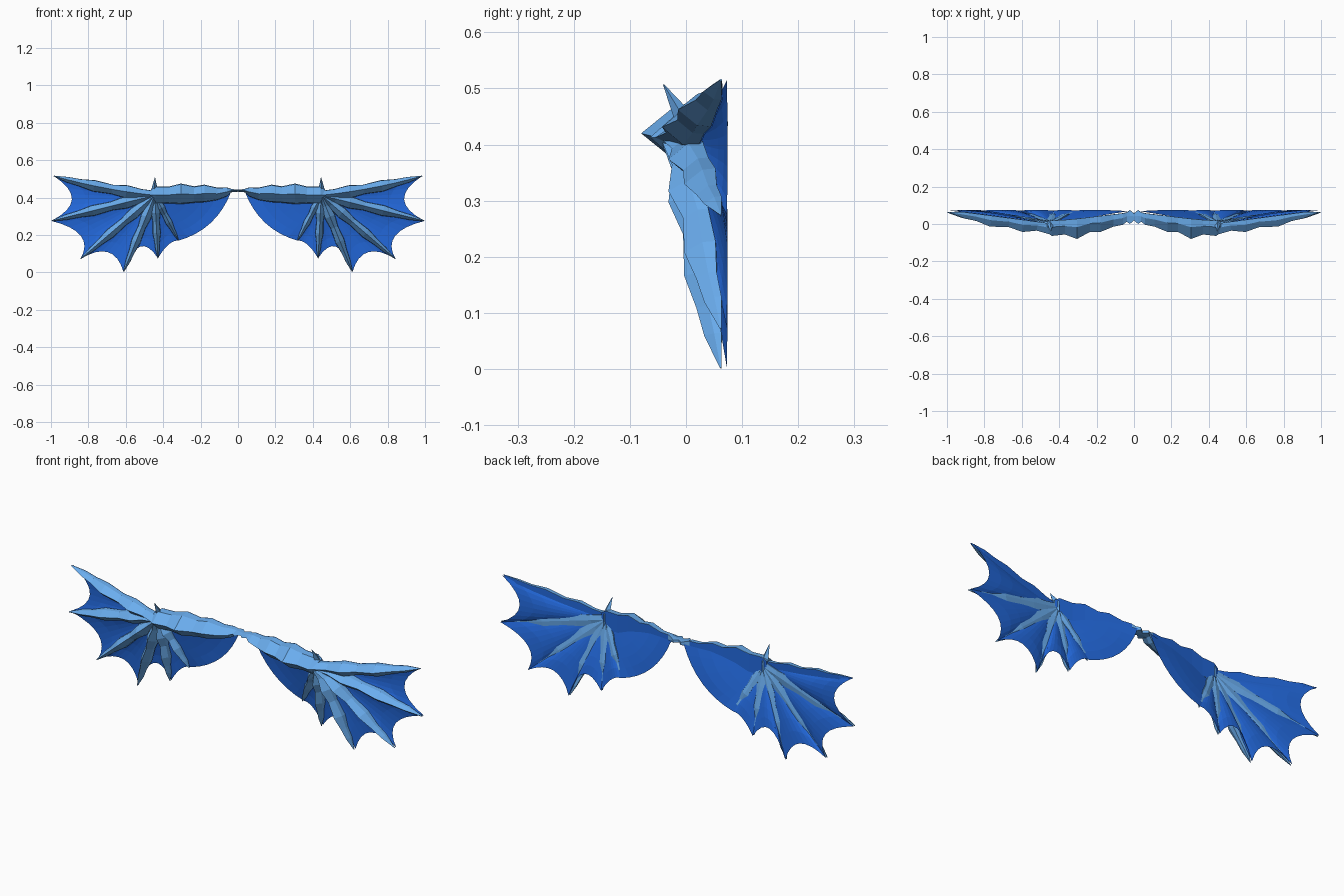
import bpy
import bmesh
from mathutils import Vector

if "Cube" in bpy.data.objects:
    bpy.data.objects.remove(bpy.data.objects["Cube"])


def material(name, color):
    m = bpy.data.materials.new(name)
    m.diffuse_color = color
    m.use_nodes = True
    m.node_tree.nodes["Principled BSDF"].inputs["Base Color"].default_value = m.diffuse_color
    return m


BONE = material("light_blue", (0.145, 0.42, 0.86, 1))
SKIN = material("deep_blue", (0.017, 0.145, 0.74, 1))
WRIST = Vector((0.445, 0.002, 0.412))
BACK = 0.074


def add_mesh(name, verts, faces, mat):
    me = bpy.data.meshes.new(name)
    me.from_pydata([tuple(v) for v in verts], [], faces)
    me.materials.append(mat)
    if mat is BONE:
        bm = bmesh.new()
        bm.from_mesh(me)
        bmesh.ops.recalc_face_normals(bm, faces=bm.faces)
        bm.to_mesh(me)
        bm.free()
    me.update()
    ob = bpy.data.objects.new(name, me)
    bpy.context.collection.objects.link(ob)
    # the other wing is a mirror image
    mod = ob.modifiers.new("mirror", "MIRROR")
    mod.use_mirror_merge = False
    return ob


def tube(name, rings):
    """Closed tube through rings of equal size."""
    n = len(rings[0])
    verts = [v for r in rings for v in r]
    faces = [tuple(reversed(range(n)))]
    for i in range(len(rings) - 1):
        a, b = i * n, i * n + n
        for k in range(n):
            k2 = (k + 1) % n
            faces.append((a + k, a + k2, b + k2, b + k))
    faces.append(tuple(range(len(verts) - n, len(verts))))
    return add_mesh(name, verts, faces, BONE)


def bone_ring(c, side, half, depth, back):
    """Box section with a pointed front ridge and a nearly flat back."""
    fwd = Vector((0, -1, 0))
    up, low = c + side * half, c - side * half
    return [c + fwd * depth, up + fwd * depth * 0.42 - side * half * 0.08, up,
            c - fwd * back, low, low + fwd * depth * 0.42 + side * half * 0.08]


def skin_strip(name, rings):
    """Skin lying flat against the back of a bone."""
    verts = [Vector(r[k]) + Vector((0, 0.002, 0)) for r in rings for k in (2, 4)]
    faces = [(i, i + 1, i + 3, i + 2) for i in range(0, len(verts) - 2, 2)]
    add_mesh(name, verts, faces, SKIN)


# upper arm with small flared joint at the centre: x, z, half height, y front, y back
arm = [(0.000, 0.437, 0.006, 0.020, 0.056),
       (0.022, 0.437, 0.007, 0.000, 0.074),
       (0.038, 0.437, 0.010, 0.012, 0.062),
       (0.060, 0.430, 0.024, -0.004, 0.057),
       (0.110, 0.420, 0.033, -0.014, 0.051),
       (0.180, 0.422, 0.047, -0.043, 0.043),
       (0.235, 0.416, 0.044, -0.042, 0.036),
       (0.305, 0.420, 0.055, -0.080, 0.028),
       (0.370, 0.414, 0.045, -0.056, 0.022),
       (0.440, 0.413, 0.046, -0.064, 0.018),
       (0.465, 0.412, 0.032, -0.045, 0.014)]
arm_rings = [bone_ring(Vector((x, b, z)), Vector((0, 0, 1)), h, b - f, 0.001)
             for x, z, h, f, b in arm]
tube("upper_arm", arm_rings)
skin_strip("arm_skin", arm_rings[3:])

# fingers: tip x, tip z, width scale, ridge depth scale
fingers = [(0.985, 0.515, 1.4, 0.95), (0.998, 0.275, 1.3, 0.9), (0.842, 0.072, 1.2, 0.9),
           (0.612, 0.002, 1.15, 0.9), (0.428, 0.075, 1.0, 0.85), (0.318, 0.170, 0.85, 0.8)]
# knuckle profile: position along finger, half width, ridge depth in front of the skin
knuckles = [(0.0, 0.017, 0.062), (0.14, 0.018, 0.050), (0.28, 0.025, 0.068), (0.42, 0.018, 0.050),
            (0.60, 0.022, 0.062), (0.74, 0.014, 0.040), (0.86, 0.011, 0.034), (1.0, 0.0015, 0.003)]
tips = []
for i, (tx, tz, ws, ds) in enumerate(fingers):
    tip = Vector((tx, BACK - 0.001, tz))
    tips.append(tip)
    d = tip - WRIST
    side = Vector((-d.z, 0, d.x)).normalized()
    rings = []
    for t, w, depth in knuckles:
        c = WRIST + d * t
        if i == 0:
            c.z -= 0.012 * 4 * t * (1 - t)
        elif t < 0.7:
            c.y += 0.008    # flat back pokes through the skin near the wrist
        if t == 1.0:
            c.y = 0.063
        rings.append(bone_ring(c, side, w * ws, depth * ds, 0.001 if i == 0 else 0.006 * (1 - t)))
    tube(f"finger_{i + 1}", rings)
    if i == 0:
        skin_strip("leading_skin", rings)

# thumb claw standing on the wrist
claw = []
for x, y, z, r in [(0.447, 0.024, 0.385, 0.001), (0.447, 0.004, 0.435, 0.019),
                   (0.444, -0.040, 0.507, 0.001)]:
    claw.append([(x, y - r, z - r * 0.4), (x + r, y, z), (x, y + r, z + r * 0.4), (x - r, y, z)])
tube("thumb_claw", claw)

# membrane panels fan out from the wrist to a scalloped rear edge
mids = [(0.888, 0.390), (0.840, 0.195), (0.695, 0.108), (0.525, 0.137), (0.372, 0.148), (0.145, 0.265)]
ends = tips + [Vector((0.035, 0.068, 0.435))]
NS, NT = 8, 6
for i, (mx, mz) in enumerate(mids):
    a, b, m = ends[i], ends[i + 1], Vector((mx, BACK, mz))
    verts, faces = [], []
    for j in range(NS + 1):
        s = j / NS
        edge = a * (1 - s) * (1 - 2 * s) + m * 4 * s * (1 - s) + b * s * (2 * s - 1)
        bow = 4 * s * (1 - s)
        for k in range(NT + 1):
            t = k / NT
            p = WRIST.lerp(edge, t)
            if i == 0:
                p.z -= 0.012 * 4 * t * (1 - t) * (1 - s)
            p.y = min(BACK, p.y + 0.05 * bow * t * t * (1 - t))
            verts.append(p)
    for j in range(NS):
        for k in range(NT):
            q = j * (NT + 1) + k
            faces.append((q, q + 1, q + NT + 2, q + NT + 1))
    add_mesh(f"membrane_{i + 1}", verts, faces, SKIN)
